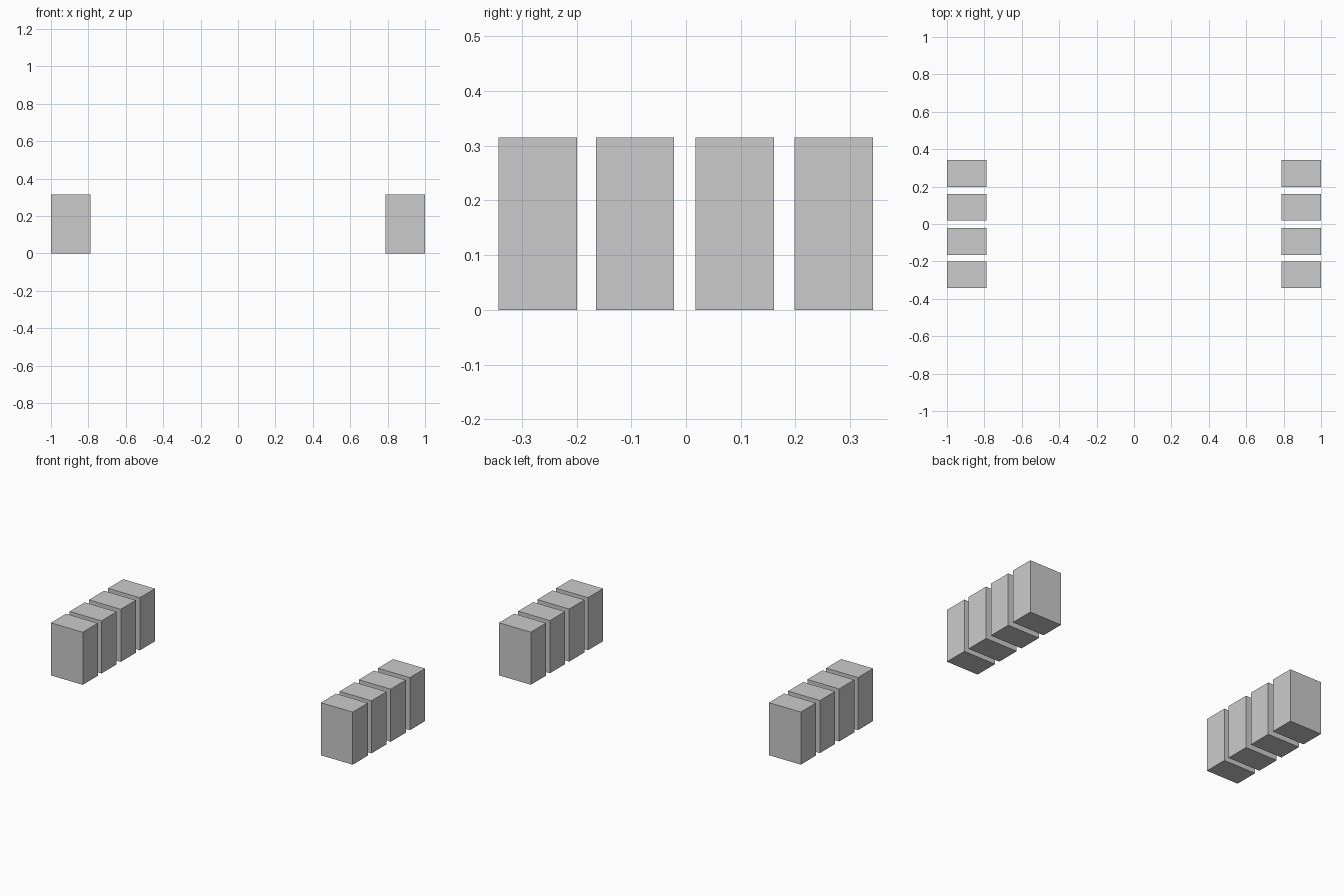
import bpy

if "Cube" in bpy.data.objects:
    bpy.data.objects.remove(bpy.data.objects["Cube"])

WIDTH, DEPTH, HEIGHT = 0.211, 0.143, 0.315
Y_CENTRES = (-0.271, -0.093, 0.089, 0.27)


def add_block(name, x, y):
    bpy.ops.mesh.primitive_cube_add(size=1, location=(x, y, HEIGHT / 2))
    block = bpy.context.object
    block.name = name
    block.scale = (WIDTH, DEPTH, HEIGHT)
    bpy.ops.object.transform_apply(location=False, rotation=False, scale=True)


# Two facing rows of four upright blocks
for side, sign in (("left", -1), ("right", 1)):
    for i, y in enumerate(Y_CENTRES, 1):
        add_block(f"{side}_block_{i}", sign * (1 - WIDTH / 2), y)
